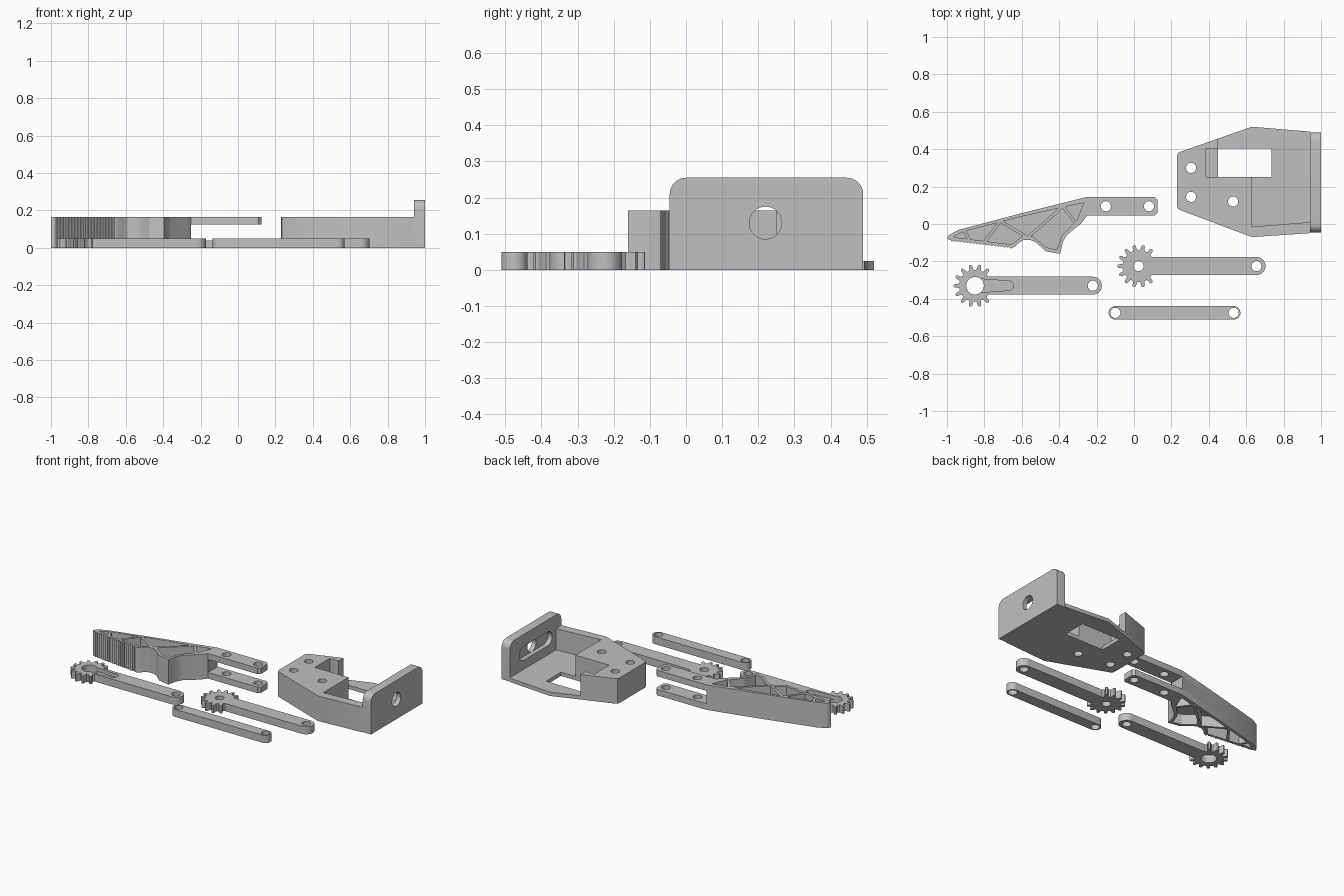
import bpy, bmesh, math
from mathutils import Matrix

if "Cube" in bpy.data.objects:
    bpy.data.objects.remove(bpy.data.objects["Cube"])

grey = bpy.data.materials.new("plain_grey")
grey.diffuse_color = (0.53, 0.53, 0.53, 1)
grey.use_nodes = True
grey.node_tree.nodes["Principled BSDF"].inputs["Base Color"].default_value = grey.diffuse_color


def arc(cx, cy, r, a0, a1, n=16):
    return [(cx + r * math.cos(math.radians(a0 + (a1 - a0) * i / n)),
             cy + r * math.sin(math.radians(a0 + (a1 - a0) * i / n))) for i in range(n + 1)]


def circle(cx, cy, r, n=32):
    return arc(cx, cy, r, 0, 360, n)[:-1]


def rect(x0, y0, x1, y1):
    return [(x0, y0), (x1, y0), (x1, y1), (x0, y1)]


def prism(name, loops, z0, z1, matrix=None):
    """Extrude closed loops (first is the outline, the rest are holes) from z0 to z1."""
    cu = bpy.data.curves.new(name, 'CURVE')
    cu.dimensions = '2D'
    cu.fill_mode = 'BOTH'
    cu.extrude = (z1 - z0) / 2
    for pts in loops:
        sp = cu.splines.new('POLY')
        sp.points.add(len(pts) - 1)
        for p, (x, y) in zip(sp.points, pts):
            p.co = (x, y, 0, 1)
        sp.use_cyclic_u = True
    ob = bpy.data.objects.new(name, cu)
    bpy.context.collection.objects.link(ob)
    bpy.ops.object.select_all(action='DESELECT')
    ob.select_set(True)
    bpy.context.view_layer.objects.active = ob
    bpy.ops.object.convert(target='MESH')
    ob = bpy.context.object
    me = ob.data
    me.transform(Matrix.Translation((0, 0, (z0 + z1) / 2)))
    if matrix:
        me.transform(matrix)
    bm = bmesh.new()
    bm.from_mesh(me)
    bmesh.ops.remove_doubles(bm, verts=bm.verts, dist=1e-5)
    bmesh.ops.recalc_face_normals(bm, faces=bm.faces)
    bm.to_mesh(me)
    bm.free()
    me.materials.clear()
    me.materials.append(grey)
    return ob


def join(name, parts):
    bpy.ops.object.select_all(action='DESELECT')
    for p in parts:
        p.select_set(True)
    bpy.context.view_layer.objects.active = parts[0]
    if len(parts) > 1:
        bpy.ops.object.join()
    ob = bpy.context.object
    ob.name = name
    bpy.ops.object.shade_smooth_by_angle(angle=math.radians(25))
    return ob


# --- mounting bracket: floor, raised block with front wall, end wall ---
bolts = [circle(x, y, 0.027) for x, y in ((.305, .30), (.305, .145), (.53, .12))]
nose = [(.245, .385), (.235, .378), (.23, .365), (.23, .095), (.235, .082), (.245, .075)]
floor = prism("floor", [nose + [(.63, -.07), (.94, -.049), (.94, .494), (.63, .52)],
                        rect(.45, .25, .735, .405)] + bolts, 0, .025)
block = prism("block", [nose + [(.63, -.07), (.94, -.049), (.94, .01), (.63, -.015),
                                (.63, .25), (.385, .25), (.385, .405), (.45, .405),
                                (.45, .457)]] + bolts, .025, .165)
# end wall profile is drawn in y,z and extruded along x
to_x = Matrix(((0, 0, 1, 0), (1, 0, 0, 0), (0, 1, 0, 0), (0, 0, 0, 1)))
wall = [(-.045, 0), (.49, 0)] + arc(.445, .21, .045, 0, 90, 8) + arc(0, .21, .045, 90, 180, 8)
slot = arc(.345, .13, .045, -90, 90) + arc(.095, .13, .045, 90, 270)
outer = prism("wall_outer", [wall, circle(.22, .13, .045)], .97, 1.0, to_x)
inner = prism("wall_inner", [wall, slot], .94, .97, to_x)
join("mounting_bracket", [floor, block, outer, inner])

# --- gripper finger: serrated rim, web, ribs and a two-prong fork ---
back = [(-1, -.08), (-.99, -.06), (-.94, -.032), (-.6, .058), (-.25, .145)]
prong = [(.11, .145), (.125, .13), (.125, .06), (.11, .045)]
belly = [(-.25, .045), (-.28, .005), (-.36, -.06), (-.38, -.095), (-.395, -.16),
         (-.475, -.145), (-.5, -.12), (-.525, -.098), (-.555, -.085), (-.59, -.085),
         (-.615, -.1), (-.635, -.12), (-.655, -.13)]
teeth = 20
for i in range(teeth):
    x, y = -.66 - .33 * i / teeth, -.13 + .038 * i / teeth
    belly += [(x, y), (x - .008, y + .009)]
pocket = [(-.965, -.07), (-.91, -.04), (-.6, .04), (-.27, .113), (-.305, .02), (-.385, -.06),
          (-.412, -.137), (-.47, -.125), (-.54, -.067), (-.6, -.067), (-.655, -.11)]
pins = [circle(x, .095, .027) for x in (-.15, .08)]
fork = [back + prong + belly, pocket] + pins
parts = [prism("fork_low", fork, 0, .04),
         prism("rim", [back + belly, pocket], .04, .125),
         prism("fork_high", fork, .125, .165),
         prism("web", [pocket], .07, .095)]
zigzag = [((-.908, -.033), (-.88, -.086)), ((-.80, -.098), (-.715, .015)),
          ((-.715, .015), (-.57, -.072)), ((-.57, -.072), (-.38, .093)),
          ((-.38, .093), (-.305, -.005))]
for (ax, ay), (bx, by) in zigzag:
    d = math.hypot(bx - ax, by - ay)
    nx, ny = -(by - ay) / d * .008, (bx - ax) / d * .008
    parts.append(prism("rib", [[(ax + nx, ay + ny), (ax - nx, ay - ny),
                                (bx - nx, by - ny), (bx + nx, by + ny)]], .001, .164))
join("gripper_finger", parts)


# --- geared arms ---
def gear_arm(cx, cy, length=.63, half=.048):
    pts = []
    for k in range(-5, 6):
        mid = 180 + k * 360 / 14
        for off, r in ((-9, .085), (-6.5, .092), (-5, .107), (-2.5, .114),
                       (2.5, .114), (5, .107), (6.5, .092), (9, .085)):
            a = math.radians(mid + off)
            pts.append((cx + r * math.cos(a), cy + r * math.sin(a)))
    return (pts + [(cx + .07, cy - half)] + arc(cx + length, cy, half, -90, 90)
            + [(cx + .07, cy + half)])


TOP = .05
cx, cy = -.85, -.33
drive = gear_arm(cx, cy)
pin = circle(cx + .63, cy, .027)
# shallow tapered recess opening into the hub hole
horn = (arc(cx, cy, .047, 50, 310, 28) + arc(cx + .18, cy, .025, -80, 80, 12))
join("drive_gear_arm", [prism("lower", [drive, circle(cx, cy, .047), pin], 0, .025),
                        prism("upper", [drive, horn, pin], .025, TOP)])
cx, cy = .025, -.225
join("idler_gear_arm", [prism("idler", [gear_arm(cx, cy), circle(cx, cy, .027),
                                        circle(cx + .63, cy, .027)], 0, TOP)])

# --- plain link ---
link = arc(.533, -.475, .036, -90, 90) + arc(-.1, -.475, .036, 90, 270)
join("link_bar", [prism("link", [link, circle(-.1, -.475, .027),
                                 circle(.533, -.475, .027)], 0, TOP)])
